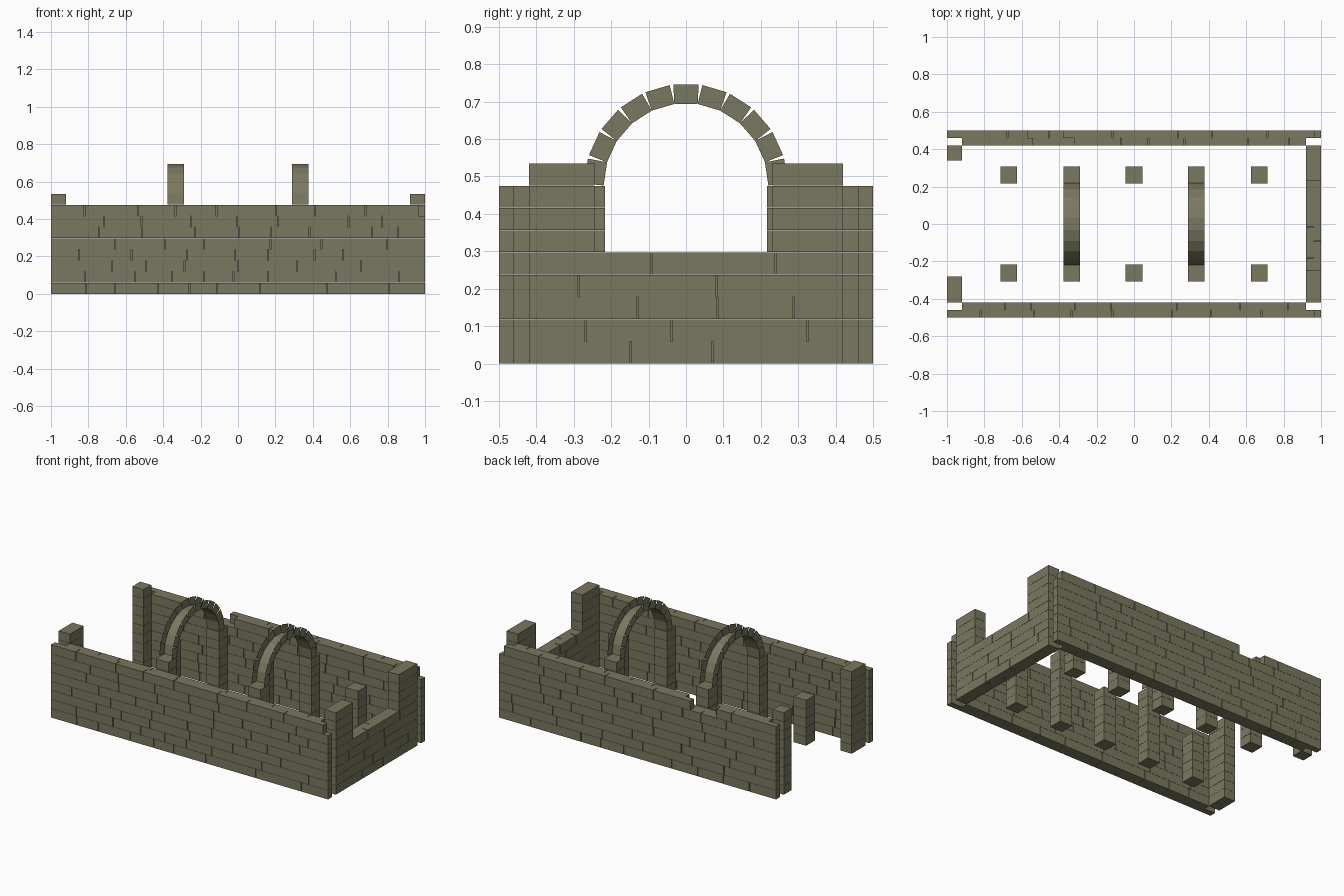
import bpy, bmesh, math, random
from mathutils import Matrix, Vector

random.seed(4)
old = bpy.data.objects.get("Cube")
if old:
    bpy.data.objects.remove(old, do_unlink=True)

ROW = 0.0595      # height of one course
GAP = 0.004       # upright joint
BED = 0.001       # level joint
DEEP = 0.04       # one layer of bricks

stone = bpy.data.materials.new("olive_stone")
stone.use_nodes = True
colour = (0.195, 0.188, 0.115, 1)
stone.diffuse_color = colour
stone.node_tree.nodes["Principled BSDF"].inputs["Base Color"].default_value = colour
stone.node_tree.nodes["Principled BSDF"].inputs["Roughness"].default_value = 0.9


def finish(bm, name):
    mesh = bpy.data.meshes.new(name)
    bm.to_mesh(mesh)
    bm.free()
    mesh.materials.append(stone)
    ob = bpy.data.objects.new(name, mesh)
    bpy.context.collection.objects.link(ob)
    return ob


def brick(bm, lo, hi):
    lo, hi = Vector(lo), Vector(hi)
    mat = Matrix.Translation((lo + hi) / 2) @ Matrix.Diagonal((*(hi - lo), 1))
    bmesh.ops.create_cube(bm, size=1, matrix=mat)


def course(bm, axis, start, end, near, far, row):
    """One course of bricks of uneven length along the x or y axis."""
    z0, z1 = row * ROW, (row + 1) * ROW - BED
    at = start
    while at < end - 0.001:
        stop = at + random.uniform(0.13, 0.38)
        if stop > end - 0.08:
            stop = end
        tail = stop if stop == end else stop - GAP
        if axis == "x":
            brick(bm, (at, near, z0), (tail, far, z1))
        else:
            brick(bm, (near, at, z0), (far, tail, z1))
        at = stop


# Long walls: two layers, the inner one stopping short of the corners
def long_wall(name, side, gaps):
    bm = bmesh.new()
    for layer, reach in ((0, 1.0), (1, 0.92)):
        outer = 0.5 - layer * DEEP
        near, far = sorted((side * outer, side * (outer - DEEP)))
        for row in range(8):
            spans = [(-reach, reach)]
            if row == 7:
                right = min(reach, 0.965)
                spans = [(-reach, right)]
                if gaps:
                    left_edge, right_edge = gaps[layer]
                    spans = [(-reach, left_edge), (right_edge, right)]
            for a, b in spans:
                course(bm, "x", a, b, near, far, row)
    return finish(bm, name)


long_wall("front_wall", -1, None)
long_wall("back_wall", 1, ((-0.57, -0.38), (-0.54, -0.32)))

# Right end wall: low in the middle, tall at both sides
bm = bmesh.new()
for layer in range(2):
    near = 0.92 + layer * DEEP
    for row in range(9):
        spans = [(-0.42, 0.42)] if row < 5 else [(-0.42, -0.245), (0.23, 0.42)]
        for a, b in spans:
            course(bm, "y", a, b, near, near + DEEP, row)
finish(bm, "right_end_wall")

# Left end: only two piers remain
for name, a, b in (("left_back_pier", 0.34, 0.42), ("left_front_pier", -0.42, -0.28)):
    bm = bmesh.new()
    for row in range(9):
        course(bm, "y", a, b, -1.0, -0.92, row)
    finish(bm, name)

# Free columns and arch columns
HALF = 0.045
COL_Y = 0.262


def column(name, x, y, rows):
    bm = bmesh.new()
    for row in range(rows):
        brick(bm, (x - HALF, y - HALF, row * ROW),
              (x + HALF, y + HALF, (row + 1) * ROW - BED))
    finish(bm, name)


for side, label in ((-1, "front"), (1, "back")):
    for x, rows, place in ((-0.67, 5, "right"), (0, 6, "middle"), (0.67, 6, "left")):
        column(f"{label}_{place}_column", x, side * COL_Y, rows)
    for x, place in ((-0.333, "right"), (0.333, "left")):
        column(f"{label}_{place}_arch_column", x, side * COL_Y, 8)


# Arches: curved underside with separate stone faces on both sides, open on top
def arch(name, x, count=11, radius=0.22, thick=0.052, spring=8 * ROW):
    bm = bmesh.new()
    step = math.pi / count
    for i in range(count):
        ends = [Vector((0, math.cos(a), math.sin(a))) * radius
                for a in (i * step, (i + 1) * step)]
        mid = (i + 0.5) * step
        out = Vector((0, math.cos(mid), math.sin(mid))) * thick
        spread = (ends[0] - ends[1]) * 0.04
        outline = [ends[0], ends[1], ends[1] + out - spread, ends[0] + out + spread]
        rings = []
        for sx in (-HALF, HALF):
            base = Vector((x + sx, 0, spring))
            rings.append([bm.verts.new(base + p) for p in outline])
        bm.faces.new(rings[0][::-1])
        bm.faces.new(rings[1])
        bm.faces.new((rings[0][0], rings[0][1], rings[1][1], rings[1][0]))
    # Make outward side faces and a downward underside
    for f in bm.faces:
        f.normal_update()
        c = f.calc_center_median() - Vector((x, 0, spring))
        if abs(f.normal.x) > 0.5:
            wrong = f.normal.x * c.x < 0
        else:
            wrong = f.normal.dot(c) > 0
        if wrong:
            f.normal_flip()
    finish(bm, name)


arch("right_arch", -0.333)
arch("left_arch", 0.333)
